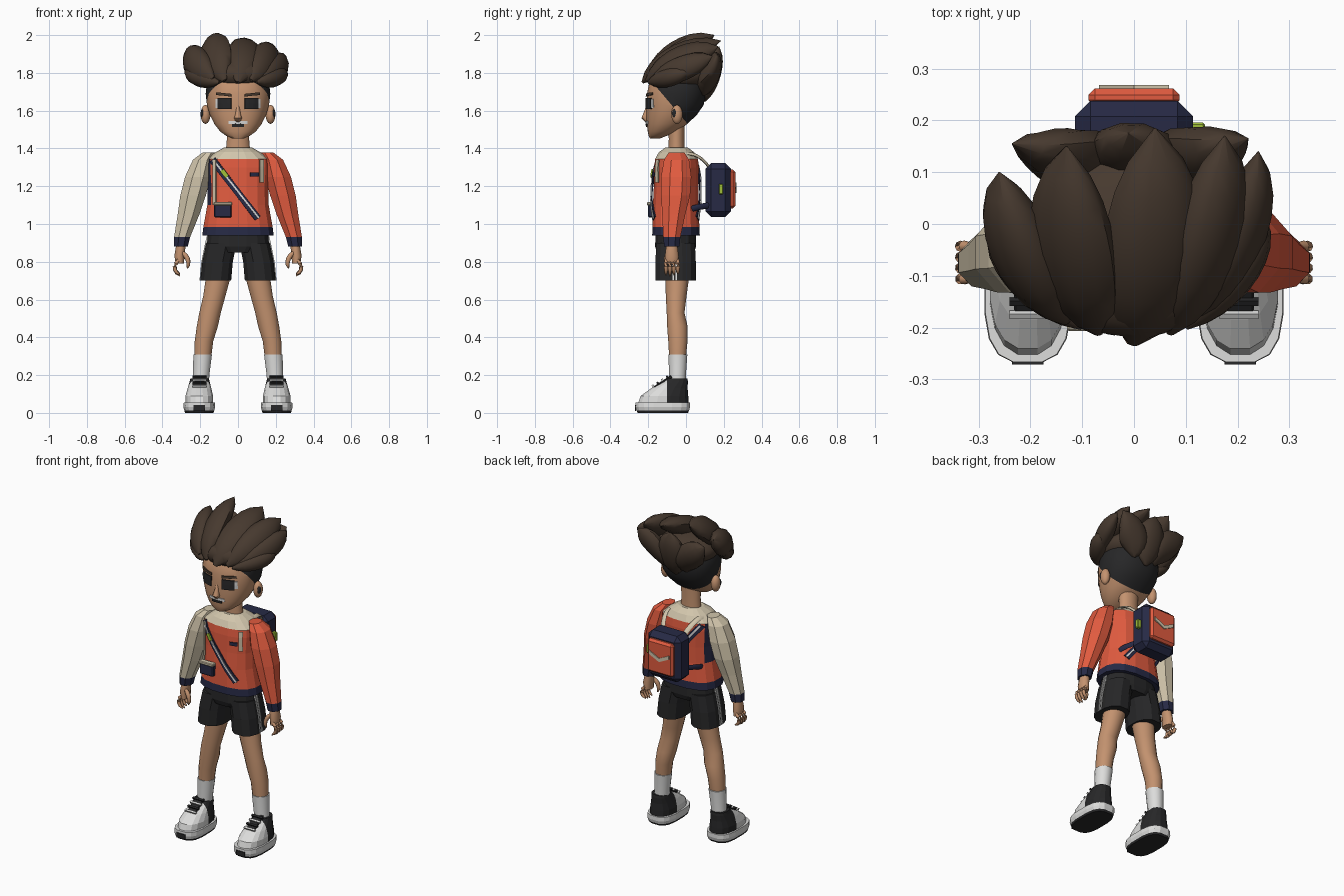
import bpy, bmesh, math
from mathutils import Vector, Matrix
from mathutils.bvhtree import BVHTree

if "Cube" in bpy.data.objects:
    bpy.data.objects.remove(bpy.data.objects["Cube"])


def material(name, r, g, b):
    m = bpy.data.materials.new(name)
    m.use_nodes = True
    m.diffuse_color = (r, g, b, 1)
    bsdf = m.node_tree.nodes["Principled BSDF"]
    bsdf.inputs["Base Color"].default_value = (r, g, b, 1)
    bsdf.inputs["Roughness"].default_value = 0.8
    return m


SKIN = material("skin", .55, .29, .16)
HAIR = material("brown hair", .062, .041, .028)
BLACK = material("soft black", .02, .02, .021)
RED = material("orange red", .75, .105, .05)
CREAM = material("cream", .64, .56, .41)
NAVY = material("navy", .02, .023, .06)
WHITE = material("white", .72, .72, .71)
LIME = material("lime", .35, .52, .04)


def finish(name, bm, mats, smooth=True, rule=None):
    bmesh.ops.recalc_face_normals(bm, faces=bm.faces)
    for f in bm.faces:
        f.smooth = smooth
        if rule:
            f.material_index = rule(f.calc_center_median())
    me = bpy.data.meshes.new(name)
    bm.to_mesh(me)
    bm.free()
    for m in mats:
        me.materials.append(m)
    if smooth:
        me.set_sharp_from_angle(angle=math.radians(50))
    ob = bpy.data.objects.new(name, me)
    bpy.context.collection.objects.link(ob)
    return ob


def skin_rings(bm, rings):
    vs = [[bm.verts.new(p) for p in ring] for ring in rings]
    n = len(vs[0])
    for a, b in zip(vs, vs[1:]):
        for i in range(n):
            j = (i + 1) % n
            bm.faces.new((a[i], a[j], b[j], b[i]))
    bm.faces.new(vs[0])
    bm.faces.new(vs[-1])


def loft(name, rings, mats, n=16, p=2, smooth=True, rule=None, cut=None):
    """Stack of level rings, each (cx, cy, z, rx, ry)."""
    bm = bmesh.new()
    e = 2 / p
    loops = []
    for cx, cy, z, rx, ry in rings:
        loop = []
        for i in range(n):
            a = (i + .5) * math.tau / n
            c, s = math.cos(a), math.sin(a)
            loop.append((cx + rx * math.copysign(abs(c) ** e, c),
                         cy + ry * math.copysign(abs(s) ** e, s), z))
        loops.append(loop)
    skin_rings(bm, loops)
    if cut:
        bmesh.ops.bisect_plane(bm, geom=bm.verts[:] + bm.edges[:] + bm.faces[:],
                               plane_co=cut[0], plane_no=cut[1])
    return finish(name, bm, mats, smooth, rule)


def sweep(name, start, mid, end, width, thick, mat, profile, n=10, centre=(0, -.03, 1.74)):
    """Curved tapered tube through three points, flattened towards a centre."""
    a, m, b = Vector(start), Vector(mid), Vector(end)
    c = 2 * m - (a + b) / 2
    loops = []
    for k, r in enumerate(profile):
        t = k / (len(profile) - 1)
        pos = a * (1 - t) ** 2 + c * 2 * t * (1 - t) + b * t * t
        tan = ((c - a) * (1 - t) + (b - c) * t).normalized()
        side = tan.cross(pos - Vector(centre)).normalized()
        up = side.cross(tan)
        loops.append([pos + side * (math.cos(i * math.tau / n) * width * r)
                      + up * (math.sin(i * math.tau / n) * thick * r) for i in range(n)])
    bm = bmesh.new()
    skin_rings(bm, loops)
    return finish(name, bm, [mat])


def box(name, loc, size, mat, bevel=0, tilt=0):
    bm = bmesh.new()
    bmesh.ops.create_cube(bm, size=1, matrix=Matrix.Translation(loc)
                          @ Matrix.Rotation(tilt, 4, 'X') @ Matrix.Diagonal((*size, 1)))
    if bevel:
        bmesh.ops.bevel(bm, geom=bm.edges[:], offset=bevel, segments=1, affect='EDGES')
    return finish(name, bm, [mat], smooth=False)


def ball(name, loc, size, mat):
    bm = bmesh.new()
    bmesh.ops.create_uvsphere(bm, u_segments=20, v_segments=12, radius=1,
                              matrix=Matrix.Translation(loc) @ Matrix.Diagonal((*size, 1)))
    return finish(name, bm, [mat])


def surface(ob):
    return BVHTree.FromPolygons([v.co.copy() for v in ob.data.vertices],
                                [tuple(f.vertices) for f in ob.data.polygons])


def project(tree, x, z, side, off):
    hit = tree.ray_cast(Vector((x, side, z)), Vector((0, -side, 0)))[0]
    return (x, (hit.y if hit else side * .08) + side * off, z)


def strip(name, a, b, width, mat, tree, side=-1, off=.008, steps=10):
    """Thin band laid on a surface between two (x, z) points."""
    a, b = Vector(a), Vector(b)
    d = (b - a).normalized()
    nrm = Vector((-d.y, d.x)) * width / 2
    bm = bmesh.new()
    rows = []
    for k in range(steps + 1):
        c = a.lerp(b, k / steps)
        rows.append([bm.verts.new(project(tree, *(c + nrm * s), side, off)) for s in (-1, 0, 1)])
    for p, q in zip(rows, rows[1:]):
        for i in (0, 1):
            bm.faces.new((p[i], p[i + 1], q[i + 1], q[i]))
    ob = finish(name, bm, [mat], smooth=False)
    mod = ob.modifiers.new("thickness", 'SOLIDIFY')
    mod.thickness, mod.offset = .007, 0
    return ob


# Head with shaved sides, nose, ears and neck
head = loft("head", [(0, -.165, 1.452, .03, .025), (0, -.148, 1.468, .065, .05),
                     (0, -.125, 1.49, .095, .078), (0, -.1, 1.53, .126, .108),
                     (0, -.075, 1.58, .15, .135), (0, -.058, 1.63, .165, .152),
                     (0, -.05, 1.69, .172, .157), (0, -.045, 1.75, .165, .15),
                     (0, -.045, 1.82, .12, .1)],
            [SKIN, BLACK], n=32, p=2.2, cut=((0, 0, 1.54), (0, 1.18, 1)),
            rule=lambda c: int(c.z + 1.18 * c.y > 1.54))
face = surface(head)
loft("neck", [(0, -.05, 1.36, .068, .045), (0, -.05, 1.45, .06, .042),
              (0, -.05, 1.56, .065, .045)], [SKIN])
loft("nose", [(0, -.205, 1.54, .012, .012), (0, -.212, 1.56, .022, .024),
              (0, -.208, 1.585, .014, .018), (0, -.2, 1.63, .008, .008)], [SKIN], n=10)
for s, tag in ((-1, "right"), (1, "left")):
    ball(tag + "_ear", (s * .172, -.048, 1.58), (.026, .03, .05), SKIN)
    ball(tag + "_ear_hollow", (s * .188, -.06, 1.585), (.01, .014, .024), BLACK)
    strip(tag + "_eye_white", (s * .075, 1.638), (s * .118, 1.638), .045, WHITE, face, off=.002)
    strip(tag + "_eye", (s * .036, 1.638), (s * .106, 1.638), .06, BLACK, face, off=.005)
    strip(tag + "_brow", (s * .035, 1.682), (s * .115, 1.69), .014, HAIR, face, off=.005)
strip("teeth", (-.05, 1.537), (.05, 1.537), .016, WHITE, face, off=.002)
strip("mouth", (-.032, 1.523), (.032, 1.523), .016, BLACK, face, off=.003)

# Swept hair locks over a core
LOCK = (.12, .5, .75, .9, .98, 1, .95, .82, .55, .02)
ball("hair_core", (0, -.035, 1.79), (.19, .185, .095), HAIR)
locks = [
    ((-.13, -.19, 1.77), (-.21, -.06, 1.84), (-.26, .1, 1.93), .085, .06),
    ((-.07, -.21, 1.76), (-.115, -.06, 1.885), (-.13, .15, 2.0), .095, .06),
    ((0, -.23, 1.75), (.035, -.06, 1.88), (.04, .185, 1.97), .1, .06),
    ((.07, -.21, 1.76), (.14, -.04, 1.86), (.175, .17, 1.94), .085, .06),
    ((.12, -.18, 1.77), (.2, -.03, 1.82), (.24, .14, 1.89), .07, .05),
    ((-.1, -.2, 1.75), (-.2, -.1, 1.775), (-.275, 0, 1.82), .05, .05),
    ((.1, -.2, 1.75), (.19, -.09, 1.775), (.25, .02, 1.81), .05, .05),
    ((-.07, .09, 1.68), (-.11, .125, 1.79), (-.235, .155, 1.9), .085, .05),
    ((0, .1, 1.65), (0, .135, 1.79), (-.01, .175, 1.94), .09, .05),
    ((.08, .09, 1.68), (.11, .125, 1.79), (.22, .165, 1.9), .085, .05)]
for i, lock in enumerate(locks):
    sweep("hair_lock_%d" % (i + 1), *lock, HAIR, LOCK)

# Sweater with pale yoke, dark hem and a dark right side panel
def sweater_rule(c):
    if c.z < .985:
        return 2
    if c.z > 1.345:
        return 1
    return 2 if c.x < -.13 and c.z > 1.1 else 0


sweater = loft("sweater", [(0, -.053, .94, .192, .128), (0, -.053, .985, .186, .126),
                           (0, -.055, 1.1, .165, .122), (0, -.052, 1.2, .163, .12),
                           (0, -.05, 1.3, .17, .12), (0, -.05, 1.345, .168, .115),
                           (0, -.05, 1.38, .12, .095), (0, -.05, 1.405, .075, .06)],
               [RED, CREAM, NAVY], p=2.5, smooth=False, rule=sweater_rule)
cloth = surface(sweater)

# Arms, hands, shorts, legs and shoes, both sides
FINGER = (.7, 1, 1, .9, .8, .3)
for s, tag in ((-1, "right"), (1, "left")):
    loft(tag + "_sleeve", [(s * x, y, z, rx, ry) for x, y, z, rx, ry in (
        (.303, -.075, .88, .04, .044), (.296, -.075, .93, .046, .049),
        (.262, -.065, 1.05, .062, .066), (.238, -.055, 1.15, .073, .083),
        (.212, -.052, 1.25, .074, .087), (.185, -.05, 1.34, .058, .072),
        (.155, -.05, 1.378, .035, .045))],
        [CREAM if s < 0 else RED, NAVY], n=8, smooth=False, rule=lambda c: int(c.z < .93))
    loft(tag + "_palm", [(s * .308, -.075, .79, .022, .036), (s * .31, -.075, .83, .028, .038),
                         (s * .302, -.075, .89, .026, .03)], [SKIN], n=12)
    for k in range(4):
        y = -.106 + k * .021
        sweep("%s_finger_%d" % (tag, k + 1), (s * .315, y, .81), (s * .335, y, .765),
              (s * .308, y, .725 + abs(k - 1) * .006), .011, .011, SKIN, FINGER, 8)
    sweep(tag + "_thumb", (s * .295, -.095, .85), (s * .265, -.105, .81),
          (s * .268, -.105, .765), .013, .013, SKIN, FINGER, 8)

    loft(tag + "_shorts_leg", [(s * .118, -.055, .70, .084, .11), (s * .108, -.055, .8, .083, .11),
                               (s * .088, -.055, .9, .082, .105)],
         [BLACK], n=12, p=2.4, smooth=False)
    bm = bmesh.new()
    for sign in (-.008, .008):
        skin_rings(bm, [[(s * (x + d), -.06 + sign + e, z) for d, e in
                         ((-.006, -.004), (.004, -.004), (.004, .004), (-.006, .004))]
                        for x, z in ((.2, .702), (.19, .8), (.17, .9), (.16, .94))])
    finish(tag + "_shorts_stripe", bm, [WHITE], False)

    loft(tag + "_leg", [(s * x, y, z, rx, ry) for x, y, z, rx, ry in (
        (.188, -.045, .28, .045, .044), (.18, -.043, .38, .05, .052),
        (.162, -.046, .46, .057, .055), (.148, -.055, .53, .058, .048),
        (.125, -.052, .62, .06, .056), (.1, -.045, .74, .068, .066))], [SKIN])
    loft(tag + "_sock", [(s * .2, -.045, .12, .046, .045), (s * .195, -.045, .2, .045, .046),
                         (s * .187, -.043, .31, .051, .052)], [WHITE], n=12)
    sole = [(s * .205, -.123, z, rx, ry) for z, rx, ry in (
        (0, .076, .135), (.012, .08, .141), (.03, .085, .146), (.055, .083, .145))]
    loft(tag + "_sole", sole, [WHITE, BLACK], p=3, smooth=False, rule=lambda c: int(c.z < .008))
    box(tag + "_toe_guard", (s * .205, -.268, .026), (.06, .006, .03), BLACK)
    loft(tag + "_shoe", [(s * .205, -.12, .05, .074, .136), (s * .205, -.114, .09, .074, .128),
                         (s * .204, -.088, .13, .064, .098), (s * .203, -.055, .165, .054, .066),
                         (s * .203, -.046, .182, .05, .055)],
         [WHITE, BLACK], p=2.4, smooth=False, cut=((0, -.1, 0), (0, 1, 0)),
         rule=lambda c: int(c.y > -.1))
    box(tag + "_tongue", (s * .203, -.122, .163), (.058, .11, .016), BLACK, .004, math.radians(33))
    for k in range(4):
        box("%s_lace_%d" % (tag, k + 1), (s * .203, -.175 + k * .025, .143 + k * .016),
            (.075, .011, .012), BLACK if k % 2 else WHITE, 0, math.radians(33))

loft("shorts_hips", [(0, -.055, .85, .12, .1), (0, -.055, .88, .168, .11),
                     (0, -.055, .96, .16, .108)], [BLACK], n=16, p=2.5, smooth=False)

# Cross strap front and back, shoulder straps and chest pouch
for side, tag in ((-1, "front"), (1, "back")):
    strip(tag + "_cross_strap", (-.135, 1.34), (.105, 1.03), .036, NAVY, cloth, side)
    strip(tag + "_cross_strap_trim", (-.13, 1.34), (.11, 1.03), .009, WHITE, cloth, side, .013)
strip("strap_clip", (-.085, 1.285), (-.058, 1.25), .022, LIME, cloth, off=.018, steps=2)
strip("right_chest_strap", (-.125, 1.34), (-.125, 1.1), .018, CREAM, cloth, off=.014)
strip("left_chest_strap", (.125, 1.34), (.125, 1.22), .02, CREAM, cloth, off=.014)
strip("chest_badge", (.065, 1.262), (.11, 1.262), .02, NAVY, cloth, off=.012, steps=3)
box("pouch", (-.08, -.185, 1.068), (.092, .03, .068), NAVY, .005)
box("pouch_flap", (-.08, -.19, 1.107), (.098, .034, .018), CREAM, .004)

# Backpack
box("backpack", (0, .17, 1.18), (.228, .135, .285), NAVY, .03)
box("backpack_pocket", (0, .244, 1.185), (.176, .036, .205), RED, .013)
box("backpack_tag", (.122, .185, 1.185), (.03, .022, .055), LIME, .004)
bm = bmesh.new()
for s in (-1, 1):
    skin_rings(bm, [[(s * x, y, z + d) for y, d in ((.26, -.011), (.268, -.011),
                                                   (.268, .011), (.26, .011))]
                    for x, z in ((0, 1.175), (.068, 1.208))])
finish("backpack_chevron", bm, [CREAM], False)
for s, tag in ((-1, "right"), (1, "left")):
    sweep(tag + "_pack_strap", (s * .11, -.02, 1.37), (s * .1, .06, 1.36), (s * .07, .13, 1.29),
          .016, .007, CREAM, (1,) * 6, 6, (0, 0, 1.1))
    sweep(tag + "_lower_strap", (s * .13, .03, 1.08), (s * .12, .07, 1.09), (s * .09, .13, 1.1),
          .016, .007, NAVY, (1,) * 6, 6, (0, 0, 1.1))
